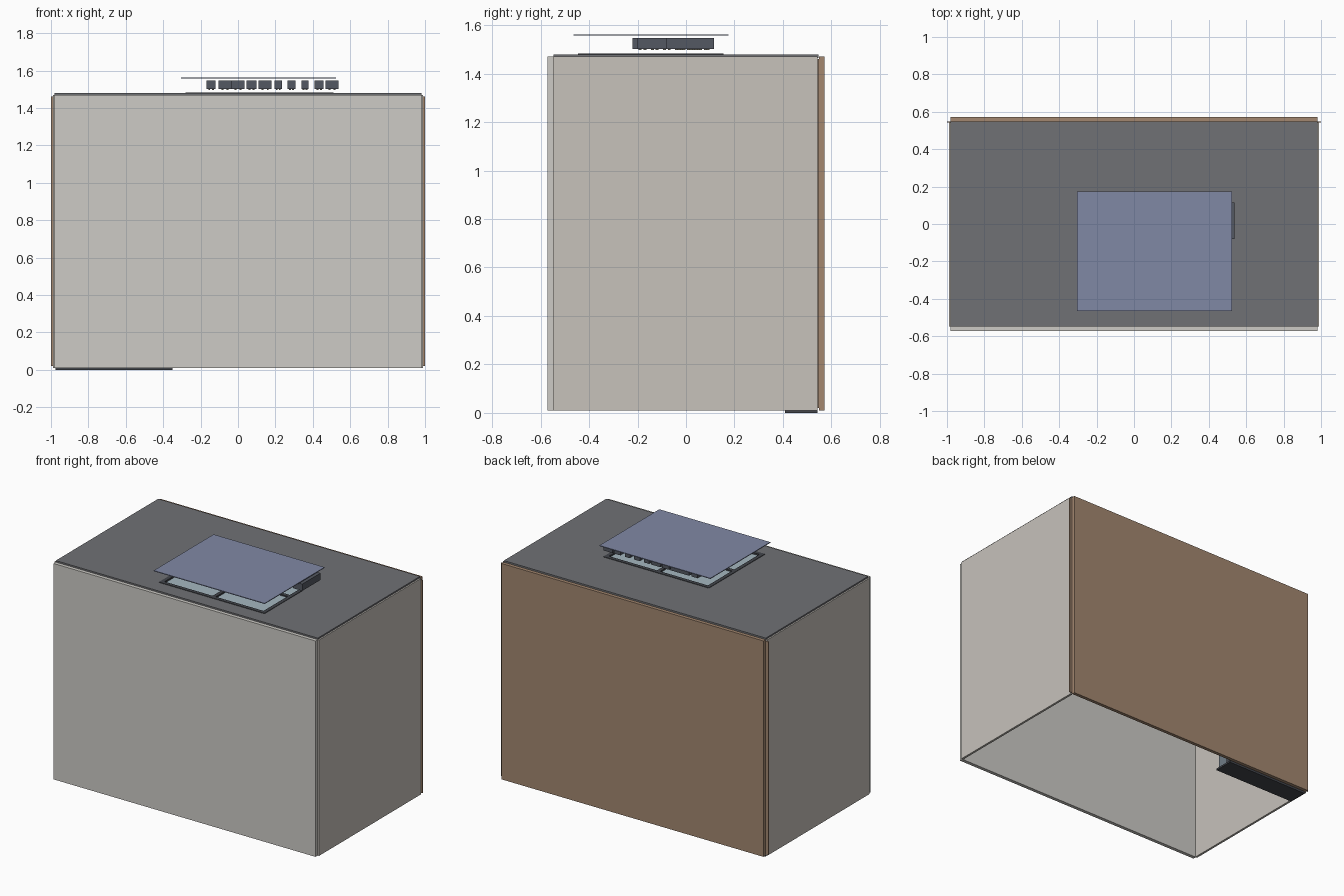
import bpy, random

if "Cube" in bpy.data.objects:
    bpy.data.objects.remove(bpy.data.objects["Cube"])
random.seed(4)


def lin(c):
    c /= 255
    return c / 12.92 if c <= 0.04045 else ((c + 0.055) / 1.055) ** 2.4


def mat(name, r, g, b):
    m = bpy.data.materials.new(name)
    m.diffuse_color = (lin(r), lin(g), lin(b), 1)
    m.use_nodes = True
    m.node_tree.nodes["Principled BSDF"].inputs["Base Color"].default_value = m.diffuse_color
    return m


def box(name, x, y, z, m):
    """Box from (min, max) ranges on each axis."""
    bpy.ops.mesh.primitive_cube_add(size=1, location=[(a + b) / 2 for a, b in (x, y, z)])
    o = bpy.context.object
    o.name = name
    o.scale = [b - a for a, b in (x, y, z)]
    bpy.ops.object.transform_apply(location=False, rotation=False, scale=True)
    o.data.materials.append(m)
    return o


def frame(name, x, y, hole_x, hole_y, z, m):
    """Four boxes around a rectangular opening."""
    box(name + "_left", (x[0], hole_x[0]), y, z, m)
    box(name + "_right", (hole_x[1], x[1]), y, z, m)
    box(name + "_upper", hole_x, (y[0], hole_y[0]), z, m)
    box(name + "_lower", hole_x, (hole_y[1], y[1]), z, m)


ceiling_c = mat("ceiling_paint", 205, 203, 198)
wall_c = mat("wall_paint", 199, 194, 187)
wood = mat("floor_wood", 163, 135, 112)
dark = mat("dark_wall", 112, 113, 117)
black = mat("dark_frame", 66, 69, 75)
sky = mat("sky", 128, 136, 165)
glass = mat("glass", 165, 183, 192)
city = mat("city", 84, 88, 98)
lit = mat("lit_window", 120, 118, 105)
fabric = mat("fabric", 112, 124, 134)

# Room shell: lies on its back, open side on z = 0
box("ceiling", (-.98, .98), (-.572, -.548), (.01, 1.47), ceiling_c)
box("floor", (-.98, .98), (.549, .572), (.01, 1.47), wood)
box("floor_boards", (-1, 1), (.543, .549), (.02, 1.46), wood)
for s, side in ((-1, "left"), (1, "right")):
    box(side + "_wall", sorted((s * .975, s * .99)), (-.548, .543), (.01, 1.47), wall_c)

# Window wall with opening, frame, mullion and pane
wx, wy = (-.28, .51), (-.445, .155)
ix, iy = (wx[0] + .025, wx[1] - .025), (wy[0] + .025, wy[1] - .025)
frame("window_wall", (-.98, .98), (-.547, .547), wx, wy, (1.465, 1.48), dark)
frame("window_frame", wx, wy, ix, iy, (1.455, 1.483), black)
box("window_mullion", (.103, .127), iy, (1.457, 1.482), black)
box("window_crossbar", ix, (-.157, -.133), (1.459, 1.48), black)
box("window_pane", ix, iy, (1.468, 1.472), glass)

# Sky backdrop and skyline behind the window
box("sky_panel", (-.305, .525), (-.465, .175), (1.557, 1.562), sky)
towers = [(-.168, -.12, 0), (-.104, -.035, -.12), (-.035, .035, -.06), (.045, .1, -.22),
          (.11, .18, -.1), (.195, .235, -.17), (.265, .307, -.04), (.34, .377, -.15),
          (.41, .457, -.2), (.468, .537, -.08)]
for i, (a, b, top) in enumerate(towers):
    box(f"tower_{i}", (a, b), (top, .115), (1.502, 1.548), city)
    y = top + .025
    while y < .09:
        for cx in (a + (b - a) * .3, a + (b - a) * .7):
            if random.random() < .5:
                box("tower_window", (cx - .005, cx + .005), (y, y + .012), (1.497, 1.503), lit)
        y += .05

# Bed along the left wall
box("bed_footboard", (-.975, -.35), (.408, .543), (0, .012), black)
box("bed_base", (-.97, -.36), (.49, .543), (.012, 1.2), black)
box("bed_mattress", (-.965, -.365), (.415, .49), (.012, 1.2), fabric)
box("bed_headboard", (-.975, -.35), (.3, .543), (1.2, 1.23), black)
box("bed_pillow", (-.85, -.48), (.385, .415), (.98, 1.16), wall_c)

# Desk below the window
box("desk_top", (-.1, .7), (.2, .225), (1.12, 1.455), wood)
for x in (-.09, .66):
    for z in (1.13, 1.41):
        box("desk_leg", (x, x + .03), (.225, .543), (z, z + .03), black)
